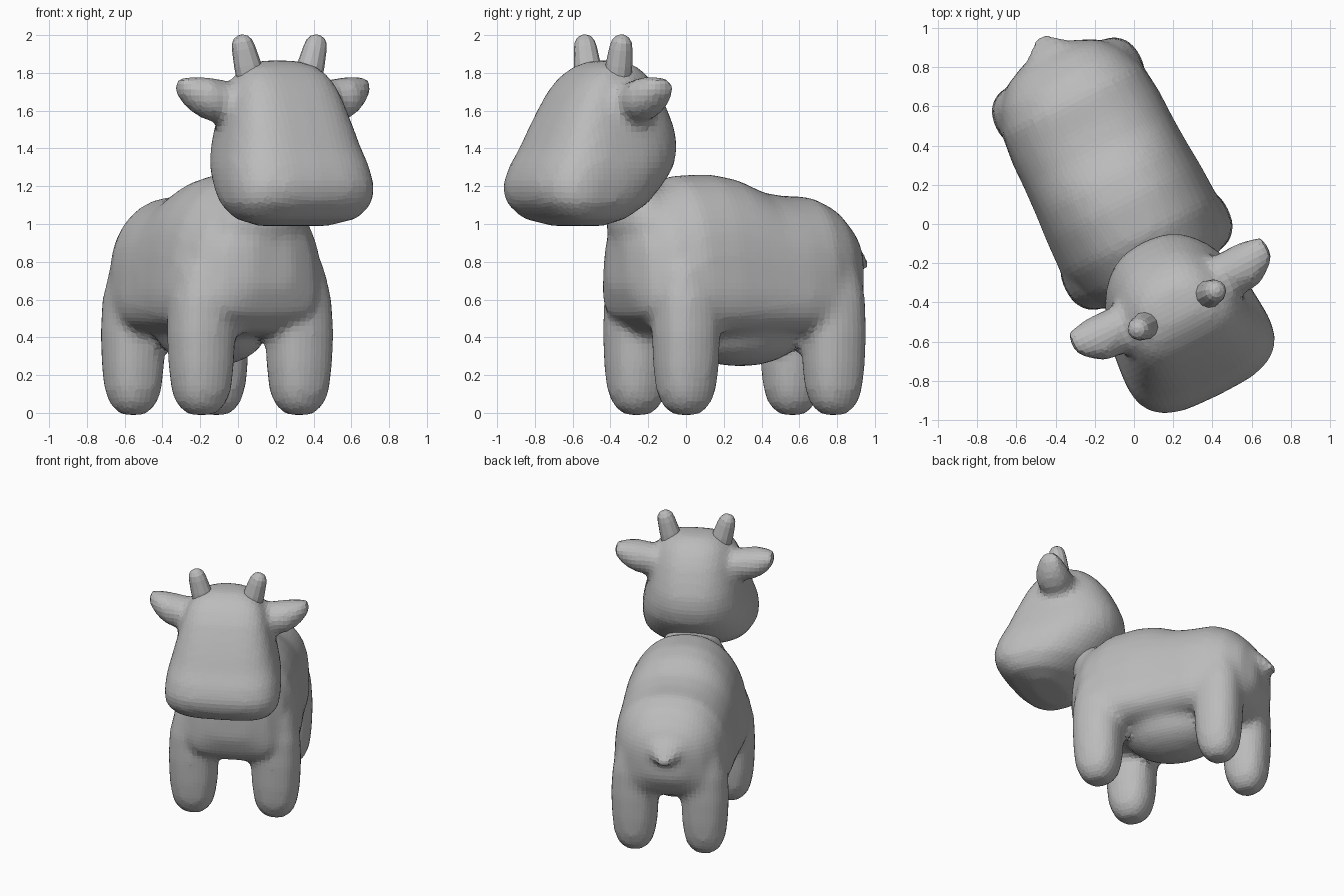
import bpy, bmesh, math
from mathutils import Vector

cube = bpy.data.objects.get("Cube")
if cube:
    bpy.data.objects.remove(cube, do_unlink=True)

TURN = math.radians(26.5)  # the animal stands at an angle to the axes

clay = bpy.data.materials.new("clay_grey")
clay.use_nodes = True
clay.diffuse_color = (0.5, 0.5, 0.5, 1)
clay.node_tree.nodes["Principled BSDF"].inputs["Base Color"].default_value = (0.5, 0.5, 0.5, 1)


def ring(center, a, b, n=24, power=1.0, low=None, egg=0.0):
    """Superellipse section; egg narrows a towards +b, low is the power on the -b side."""
    c, a, b = Vector(center), Vector(a), Vector(b)
    pts = []
    for i in range(n):
        t = 2 * math.pi * i / n
        p = low if low and math.sin(t) < 0 else power
        u = math.copysign(abs(math.cos(t)) ** p, math.cos(t))
        v = math.copysign(abs(math.sin(t)) ** p, math.sin(t))
        pts.append(c + a * u * (1 - egg * v) + b * v)
    return pts


def loft(bm, rings):
    """Closed tube through a list of equal rings."""
    rows = [[bm.verts.new(p) for p in r] for r in rings]
    n = len(rows[0])
    faces = [bm.faces.new(rows[0]), bm.faces.new(rows[-1][::-1])]
    for lo, hi in zip(rows, rows[1:]):
        for i in range(n):
            j = (i + 1) % n
            faces.append(bm.faces.new((lo[j], lo[i], hi[i], hi[j])))
    bmesh.ops.recalc_face_normals(bm, faces=faces)


def finish(bm, name, blend=0):
    mesh = bpy.data.meshes.new(name)
    bm.to_mesh(mesh)
    bm.free()
    mesh.materials.append(clay)
    ob = bpy.data.objects.new(name, mesh)
    bpy.context.collection.objects.link(ob)
    ob.rotation_euler.z = TURN
    if blend:  # fuse the overlapping parts into one soft skin
        rm = ob.modifiers.new("fuse", 'REMESH')
        rm.mode = 'VOXEL'
        rm.voxel_size = 0.032
        sm = ob.modifiers.new("soften", 'SMOOTH')
        sm.factor = 0.5
        sm.iterations = blend


# Torso: y, bottom, top, half width, egg
bm = bmesh.new()
torso = [(-.41, .66, .98, .12, .1), (-.36, .52, 1.06, .26, .14), (-.24, .43, 1.18, .37, .2),
         (-.08, .41, 1.255, .415, .19), (.12, .41, 1.265, .415, .15), (.26, .41, 1.24, .41, .12),
         (.42, .41, 1.17, .41, .08), (.55, .41, 1.15, .41, .07), (.70, .41, 1.145, .395, .07),
         (.82, .43, 1.09, .35, .06), (.92, .50, .985, .265, 0), (.985, .62, .87, .13, 0)]
loft(bm, [ring((0, y, (lo + hi) / 2), (w, 0, 0), (0, 0, (hi - lo) / 2), n=32,
               power=.85, low=.5, egg=e) for y, lo, hi, w, e in torso])

# Neck
neck = [(-.12, .85, .32), (-.20, 1.0, .28), (-.27, 1.12, .2), (-.32, 1.22, .13)]
loft(bm, [ring((0, y, z), (r, 0, 0), (0, r * .85, 0)) for y, z, r in neck])

# Belly
belly = [math.radians(a) for a in range(-80, 81, 16)]
loft(bm, [ring((0, .32 + .36 * math.sin(a), .44), (.28 * math.cos(a), 0, 0),
               (0, 0, .195 * math.cos(a))) for a in belly])

# Tail, flowing out of the rump
tail = [(.86, .89, .20, .09), (.94, .85, .15, .07), (.99, .82, .11, .05),
        (1.04, .785, .065, .035), (1.065, .765, .035, .02)]
loft(bm, [ring((0, y, z), (w, 0, 0), (0, h * .7, h * .7), n=12) for y, z, w, h in tail])

# Legs: height, radius, inward shift
leg = [(-.012, .055, 0), (.01, .095, 0), (.06, .13, 0), (.13, .152, 0), (.25, .165, 0),
       (.42, .172, 0), (.60, .178, .015), (.78, .172, .05), (.95, .12, .12)]
for side in (-1, 1):
    for x, y, k in ((.29, -.145, 1.02), (.247, .75, .97)):
        loft(bm, [ring((side * (x - shift), y - shift * math.copysign(.4, y), z),
                       (r * k, 0, 0), (0, r * k, 0), power=.85) for z, r, shift in leg])
finish(bm, "body_and_legs", 5)

# Head: height, front, back, half width
bm = bmesh.new()
skull = [(.99, -.73, -.53, .19), (1.03, -.87, -.41, .325), (1.11, -.955, -.285, .385),
         (1.2, -.98, -.20, .395), (1.3, -.95, -.125, .385), (1.4, -.895, -.10, .36),
         (1.5, -.85, -.11, .335), (1.6, -.80, -.15, .31), (1.7, -.745, -.20, .28),
         (1.78, -.68, -.26, .245), (1.84, -.60, -.33, .18), (1.865, -.53, -.40, .09)]
loft(bm, [ring((0, (f + b) / 2, z), (w, 0, 0), (0, (b - f) / 2, 0), n=32,
               power=.82, low=.64, egg=.12) for z, f, b, w in skull])

# Ears: x, y, z, half depth, half height
ear = [(.18, -.43, 1.63, .11, .10), (.32, -.445, 1.65, .12, .115), (.42, -.445, 1.667, .125, .115),
       (.49, -.43, 1.69, .10, .092), (.535, -.415, 1.715, .08, .065), (.562, -.41, 1.73, .04, .035)]
for side in (-1, 1):
    loft(bm, [ring((side * x, y, z), (0, d, 0), (0, 0, h), n=16) for x, y, z, d, h in ear])
finish(bm, "head_and_ears", 4)

# Horns: distance along the horn, radius
horn = [(0, .076), (.45, .07), (.75, .061), (.88, .053), (.96, .037), (1, .014)]
for side, name in ((-1, "right_horn"), (1, "left_horn")):
    bm = bmesh.new()
    loft(bm, [ring((side * (.155 + .075 * t), -.49, 1.72 + .28 * t),
                   (r, 0, -side * r * .25), (0, r, 0), n=12) for t, r in horn])
    finish(bm, name)
